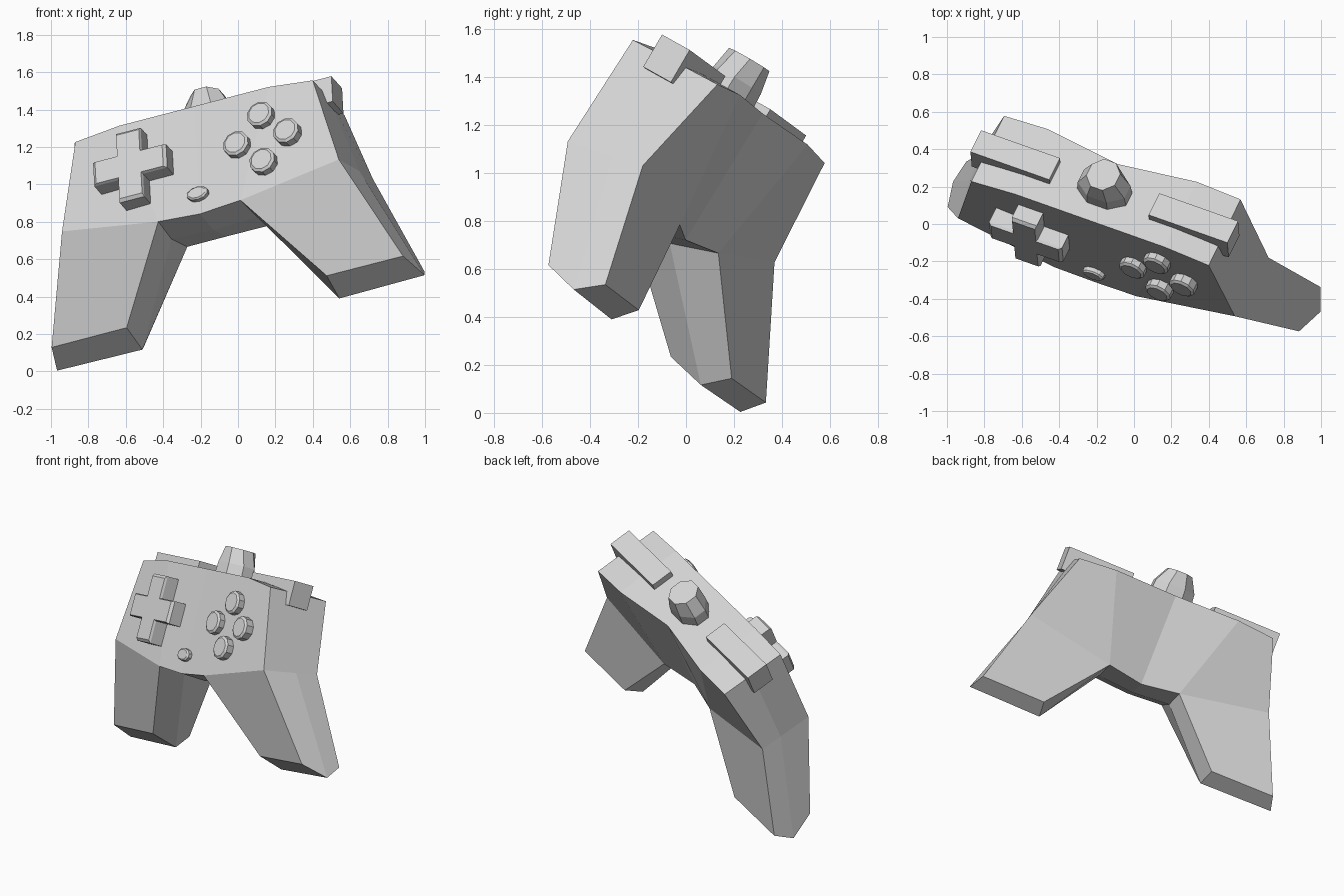
import bpy, bmesh, math
from mathutils import Vector, Matrix

cube = bpy.data.objects.get("Cube")
if cube:
    bpy.data.objects.remove(cube, do_unlink=True)

mat = bpy.data.materials.new("light_grey")
mat.use_nodes = True
GREY = (0.65, 0.65, 0.65, 1)
mat.diffuse_color = GREY
mat.node_tree.nodes["Principled BSDF"].inputs["Base Color"].default_value = GREY

# Tilted frame of the gamepad: x along its width, y to its back, z to its top edge
across = Vector((0.916, -0.324, 0.238)).normalized()
back = Vector((0.40, 0.80, -0.446))
up = across.cross(back).normalized()
back = up.cross(across)
frame = Matrix((across, back, up)).transposed().to_4x4()
frame.translation = (-0.235, 0.003, 1.391)


def finish(name, bm):
    bmesh.ops.remove_doubles(bm, verts=bm.verts, dist=0.0005)
    bmesh.ops.recalc_face_normals(bm, faces=bm.faces)
    mesh = bpy.data.meshes.new(name)
    bm.to_mesh(mesh)
    bm.free()
    mesh.materials.append(mat)
    obj = bpy.data.objects.new(name, mesh)
    obj.matrix_world = frame
    bpy.context.collection.objects.link(obj)
    return obj


# Shell: half outlines of the front, the middle ridge and the back
front = [(0, 0, .03), (.436, 0, .03), (.693, 0, 0), (.808, .027, -.508),
         (1.026, .33, -1.01), (.584, .32, -1.015), (.24, 0, -.618), (0, .005, -.634)]
ridge = [(0, .19, .03), (.436, .2, .03), (.692, .22, .006), (.833, .25, -.472),
         (1.073, .506, -1.05), (.575, .506, -1.057), (.25, .2, -.62), (0, .19, -.638)]
rear = [(0, .377, .03), (.436, .435, .03), (.69, .433, .01), (.848, .395, -.446),
        (1.034, .602, -.966), (.598, .602, -.969), (.248, .415, -.557), (0, .364, -.588)]
panels = [(0, 1, 6, 7), (1, 2, 3, 6), (3, 4, 5, 6)]

bm = bmesh.new()
for side in (1, -1):
    rings = [[bm.verts.new((side * x, y, z)) for x, y, z in pts]
             for pts in (front, ridge, rear)]
    for outline in (rings[0], rings[2]):
        for panel in panels:
            bm.faces.new([outline[i] for i in panel])
    for a, b in zip(rings, rings[1:]):
        for i in range(7):
            bm.faces.new((a[i], a[i + 1], b[i + 1], b[i]))
finish("controller_body", bm)


def tapered(name, outline, layers, place):
    """Loft an outline through (x scale, y scale, height) layers and cap it."""
    bm = bmesh.new()
    rings = [[bm.verts.new(place(p * sx, q * sy, h)) for p, q in outline]
             for sx, sy, h in layers]
    for low, high in zip(rings, rings[1:]):
        for i in range(len(outline)):
            j = (i + 1) % len(outline)
            bm.faces.new((low[i], low[j], high[j], high[i]))
    bm.faces.new(rings[0])
    bm.faces.new(rings[-1])
    return finish(name, bm)


def ellipse(a, b, sides):
    turn = math.tau / sides
    return [(a * math.cos((i + .5) * turn), b * math.sin((i + .5) * turn)) for i in range(sides)]


def on_front(cx, cz):
    return lambda p, q, h: (cx + p, -h, cz + q)


def on_top(cx, cy):
    return lambda p, q, h: (cx + p, cy + q, h)


# Four round action buttons
for name, dx, dz in (("top", 0, 1), ("bottom", 0, -1), ("left", 1, 0), ("right", -1, 0)):
    tapered(name + "_action_button", ellipse(.074, .074, 10),
            [(1, 1, -.03), (1, 1, .036), (.8, .8, .046)],
            on_front(.39 + dx * .146, -.285 + dz * .143))

# Small oval button
tapered("start_button", ellipse(.062, .04, 10),
        [(1, 1, -.02), (1, 1, .02), (.8, .8, .028)], on_front(0, -.518))

# Direction pad: a plus with sloped edges
L, W = .213, .072
plus = [(W, W), (W, L), (-W, L), (-W, W), (-L, W), (-L, -W),
        (-W, -W), (-W, -L), (W, -L), (W, -W), (L, -W), (L, W)]
tapered("direction_pad", plus, [(1, 1, -.03), (1, 1, .085), (.92, .92, .1)],
        on_front(-.35, -.283))

# Knob on the top edge: wide bevels to the sides, steep front and back
tapered("top_knob", ellipse(.16, .112, 8),
        [(1, 1, -.03), (.92, .97, .1), (.56, .88, .2)], on_top(0, .2))

# Shoulder buttons
bar = [(-.23, -.072), (.23, -.072), (.23, .072), (-.23, .072)]
for name, side in (("left", 1), ("right", -1)):
    tapered(name + "_shoulder_button", bar, [(1, 1, -.08), (1, 1, .076)],
            on_top(side * .52, .199))
